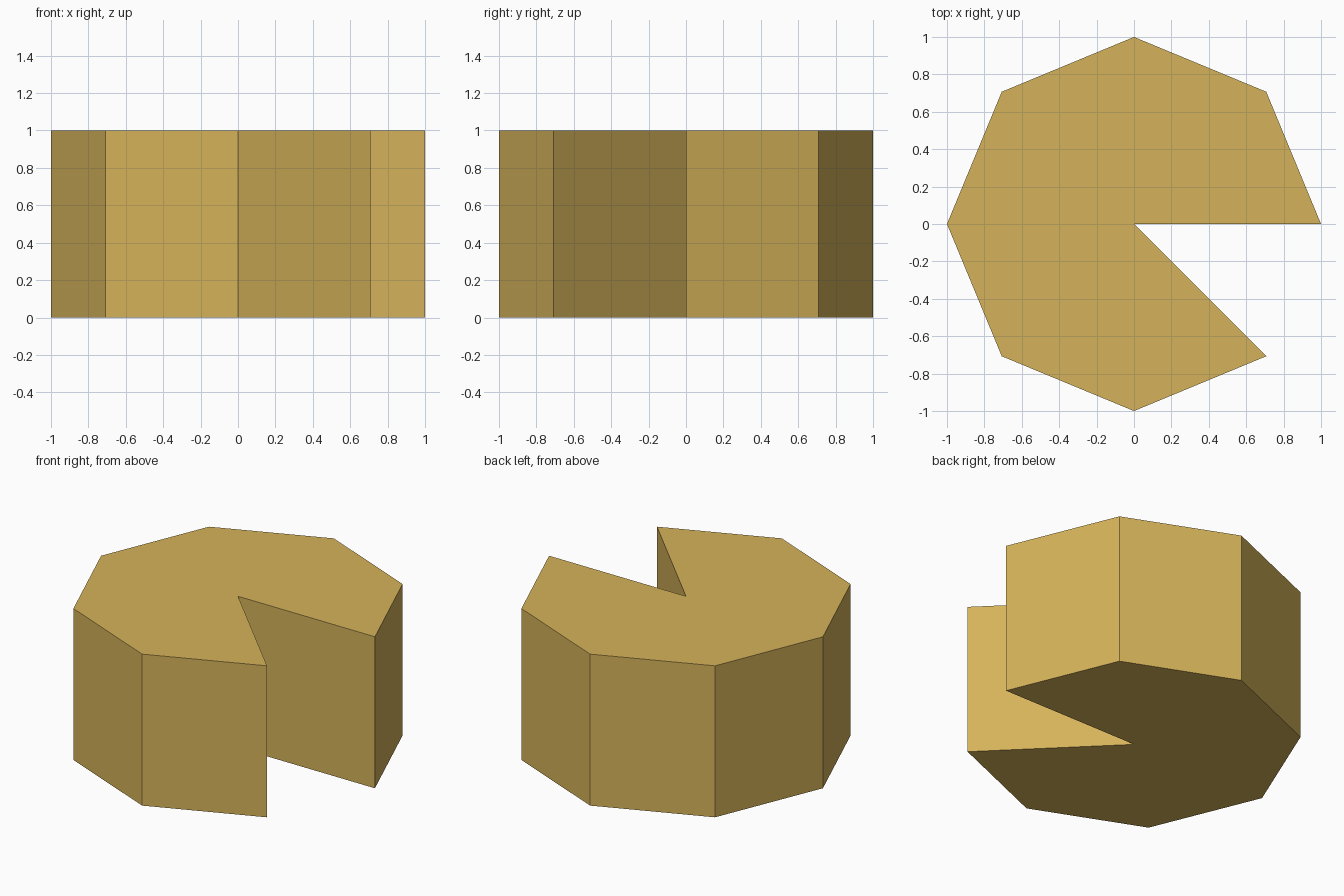
import bpy, bmesh, math

if "Cube" in bpy.data.objects:
    bpy.data.objects.remove(bpy.data.objects["Cube"])

# Single golden material
gold = bpy.data.materials.new("golden_tan")
gold.diffuse_color = (0.665, 0.450, 0.103, 1.0)
gold.use_nodes = True
gold.node_tree.nodes["Principled BSDF"].inputs["Base Color"].default_value = gold.diffuse_color

# Octagonal profile with the wedge from -45 to 0 degrees left out
profile = [(0.0, 0.0)] + [
    (math.cos(math.radians(45 * i)), math.sin(math.radians(45 * i))) for i in range(8)
]

# Fill the profile and extrude it up to a closed solid
bm = bmesh.new()
base = bm.faces.new([bm.verts.new((x, y, 0.0)) for x, y in profile])
extruded = bmesh.ops.extrude_face_region(bm, geom=[base], use_keep_orig=True)
top_verts = [v for v in extruded["geom"] if isinstance(v, bmesh.types.BMVert)]
bmesh.ops.translate(bm, vec=(0, 0, 1.0), verts=top_verts)
bmesh.ops.recalc_face_normals(bm, faces=bm.faces)

mesh = bpy.data.meshes.new("notched_octagon_block")
bm.to_mesh(mesh)
bm.free()
mesh.materials.append(gold)
block = bpy.data.objects.new("notched_octagon_block", mesh)
bpy.context.collection.objects.link(block)
